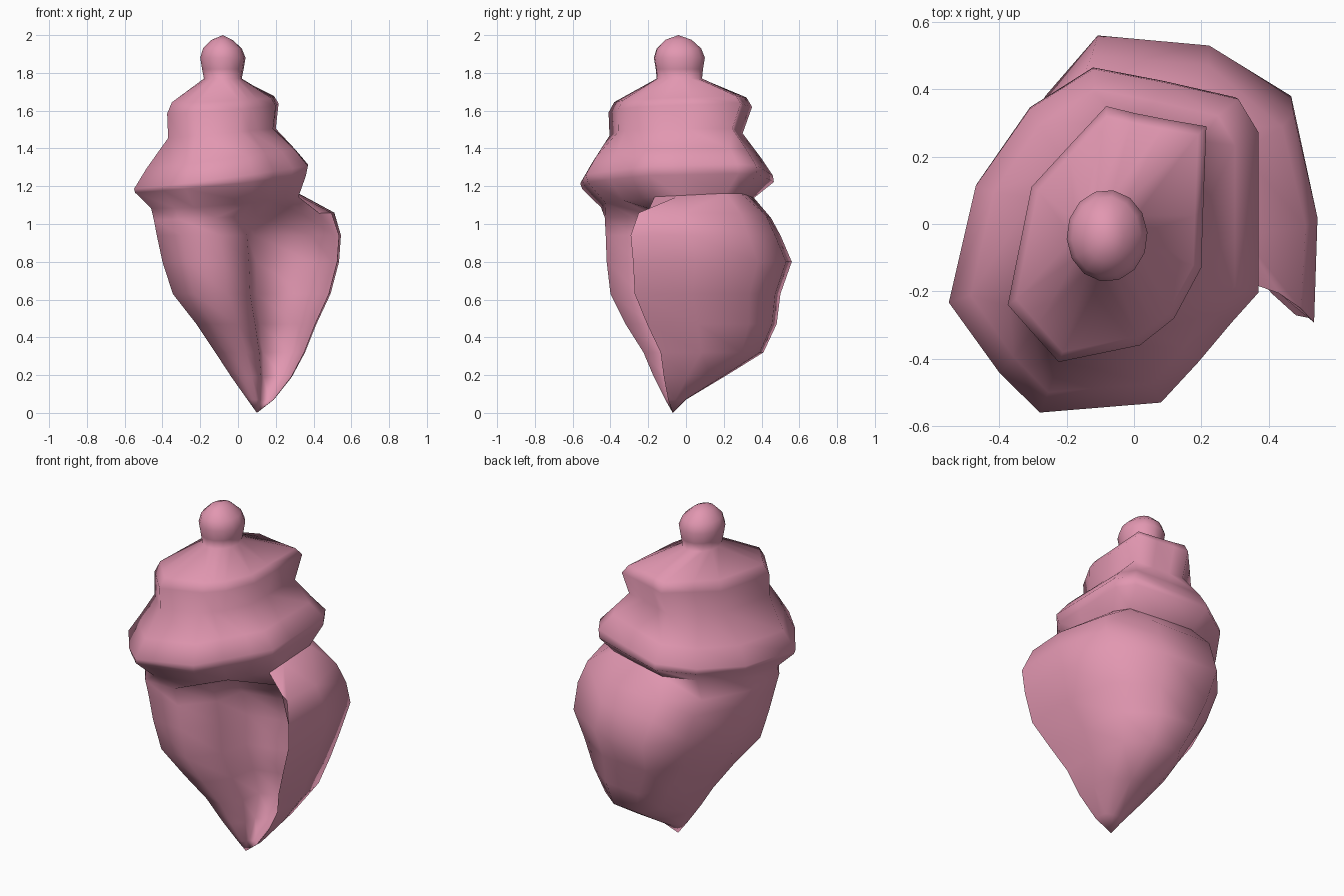
import bpy, math

pink = bpy.data.materials.new("shell_pink")
pink.diffuse_color = (0.76, 0.31, 0.44, 1)


def unit(points):
    """Normalise an outline to the 0..1 square."""
    xs, ys = [p[0] for p in points], [p[1] for p in points]
    return [((x - min(xs)) / (max(xs) - min(xs)), (y - min(ys)) / (max(ys) - min(ys)))
            for x, y in points]


# Cross-sections seen from above, all with 14 matching points
N = 14
knob = unit([(math.cos(math.radians(-73 + 360 * i / N)), math.sin(math.radians(-73 + 360 * i / N)))
             for i in range(N)])
upper = unit([(.02, -.36), (.07, -.32), (.12, -.28), (.2, -.13), (.205, .03), (.215, .29), (.1, .31),
              (0, .33), (-.08, .35), (-.2, .22), (-.3, .11), (-.37, -.24), (-.3, -.32), (-.22, -.41)])
lower = unit([(.08, -.53), (.19, -.41), (.29, -.29), (.37, -.2), (.37, -.03), (.37, .28), (.31, .38),
              (.09, .43), (-.12, .47), (-.31, .35), (-.47, .12), (-.55, -.23), (-.4, -.44), (-.28, -.56)])
# Body whorl: column edge, hollow opening, flared lip, then round the back
whorl = [(.06, -.25), (.10, -.06), (.40, .0), (.515, -.23), (.54, -.28), (.55, .05), (.48, .38),
         (.23, .53), (-.11, .56), (-.27, .38), (-.40, .1), (-.41, -.2), (-.28, -.40), (-.08, -.42)]
body = unit(whorl)
# Shoulder: same, with the lip set back
shoulder = unit(whorl[:1] + [(.14, -.12), (.38, -.06), (.47, -.17), (.535, -.22)] + whorl[5:])

# outline, x range, y range, height, rise towards +x, rise towards +y
rings = [
    (knob, -.14, -.03, -.11, .03, 1.975, 0, 0),
    (knob, -.185, .02, -.155, .08, 1.93, 0, 0),
    (knob, -.20, .04, -.17, .10, 1.88, 0, 0),
    (knob, -.19, .03, -.16, .09, 1.82, 0, 0),
    (knob, -.18, .02, -.155, .085, 1.77, 0, 0),
    (upper, -.35, .19, -.38, .32, 1.66, .01, .01),
    (upper, -.375, .215, -.41, .35, 1.61, .02, .01),
    (upper, -.37, .20, -.405, .30, 1.48, .025, 0),
    (lower, -.485, .30, -.50, .40, 1.345, .05, .005),
    (lower, -.55, .37, -.56, .46, 1.25, .06, .01),
    (lower, -.545, .36, -.55, .465, 1.215, .045, .01),
    (lower, -.46, .32, -.45, .36, 1.12, .03, .02),
    (shoulder, -.445, .51, -.43, .45, 1.04, .02, 0),
    (body, -.43, .545, -.425, .50, .94, 0, 0),
    (body, -.40, .535, -.42, .56, .80, 0, 0),
    (body, -.345, .49, -.40, .50, .63, 0, 0),
    (body, -.22, .415, -.32, .48, .47, 0, 0),
    (body, -.12, .355, -.225, .41, .32, 0, 0),
    (body, -.035, .285, -.17, .20, .19, 0, 0),
    (body, .05, .19, -.11, .0, .07, 0, 0),
]

# Loft the shell from the apex down to the pointed base
verts, faces = [(-.08, -.04, 2.0)], []
for outline, x0, x1, y0, y1, z, ax, ay in rings:
    for u, v in outline:
        verts.append((x0 + u * (x1 - x0), y0 + v * (y1 - y0),
                      z + ax * (2 * u - 1) + ay * (2 * v - 1)))
verts.append((.1, -.07, 0))
last = len(verts) - 1
for i in range(N):
    j = (i + 1) % N
    faces.append((0, 1 + i, 1 + j))
    for k in range(len(rings) - 1):
        a, b = 1 + k * N, 1 + (k + 1) * N
        faces.append((a + i, b + i, b + j, a + j))
    faces.append((last, last - N + j, last - N + i))

mesh = bpy.data.meshes.new("spiral_shell")
mesh.from_pydata(verts, [], faces)
mesh.materials.append(pink)
shell = bpy.data.objects.new("spiral_shell", mesh)
bpy.context.collection.objects.link(shell)
bpy.context.view_layer.objects.active = shell
shell.select_set(True)
bpy.ops.object.shade_smooth_by_angle(angle=math.radians(85))
